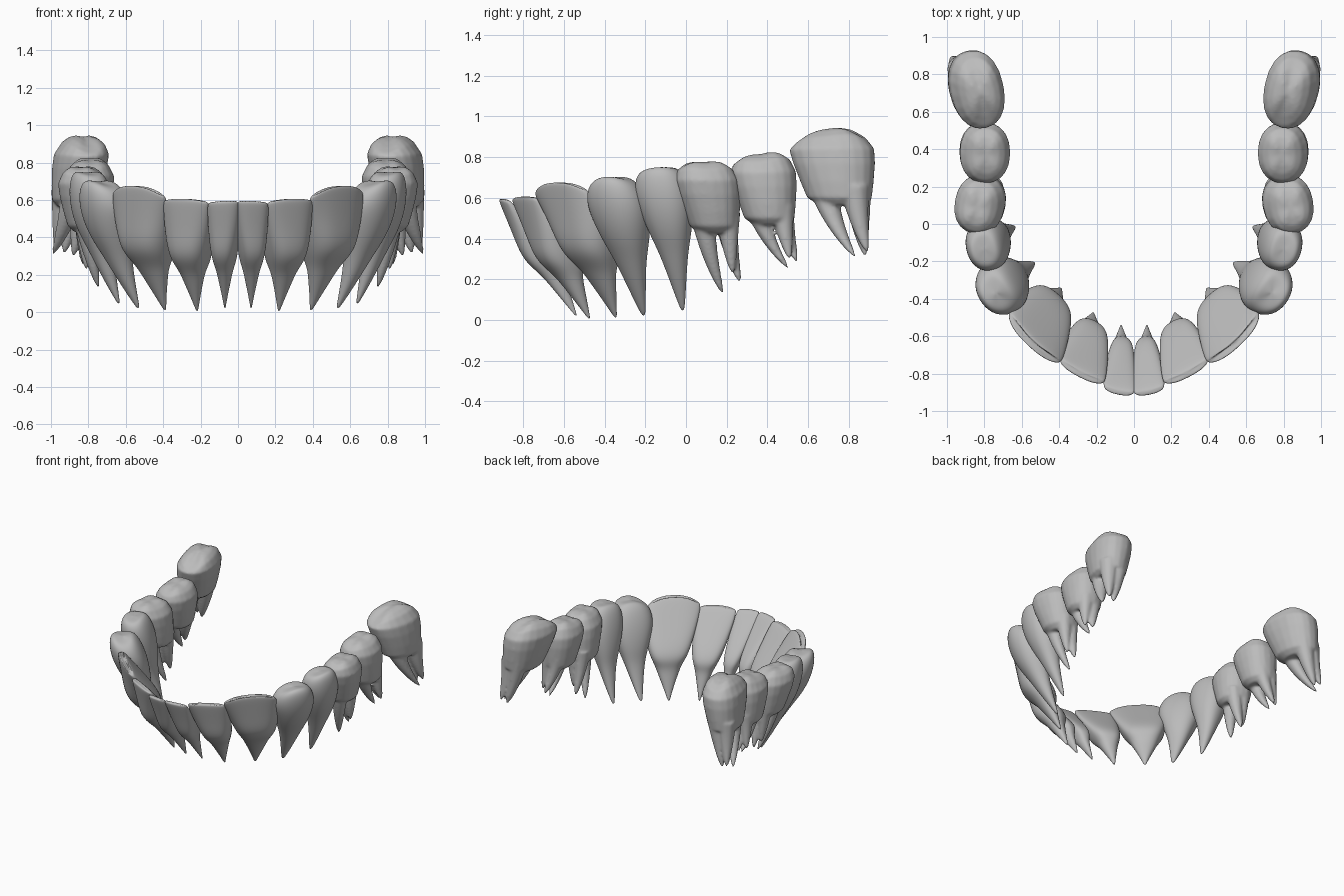
import bpy, bmesh, math
from mathutils import Vector

cube = bpy.data.objects.get("Cube")
if cube:
    bpy.data.objects.remove(cube, do_unlink=True)

enamel = bpy.data.materials.new("enamel_grey")
enamel.use_nodes = True
grey = (0.5, 0.5, 0.5, 1)
enamel.diffuse_color = grey
enamel.node_tree.nodes["Principled BSDF"].inputs["Base Color"].default_value = grey

# Profiles from crown to root: fraction of length, width factor, depth factor
BLADE = [(0, .9, .15), (.03, .98, .26), (.12, 1, .42), (.3, .95, .72), (.46, .82, 1), (.56, .68, .95),
         (.65, .5, .62), (.75, .36, .45), (.87, .19, .26), (.95, .09, .13), (1, .03, .04)]
PREMOLAR = [(.015, .12, .12), (.01, .4, .4), (.01, .66, .62), (.06, .88, .85), (.18, 1, 1), (.32, .93, 1),
            (.46, .74, .86), (.58, .54, .62), (.7, .39, .46), (.84, .24, .28), (.94, .13, .14), (1, .05, .05)]
MOLAR = [(.03, .1, .1), (.02, .35, .28), (.04, .62, .52), (.12, .86, .77), (.3, 1, 1), (.52, .96, .99),
         (.78, .86, .92), (1, .76, .82), (1.1, .5, .58)]


def loft(bm, rings):
    """Skin closed rings and cap both ends."""
    loops = [[bm.verts.new(p) for p in ring] for ring in rings]
    for a, b in zip(loops, loops[1:]):
        for i in range(len(a)):
            j = (i + 1) % len(a)
            bm.faces.new((a[i], a[j], b[j], b[i]))
    bm.faces.new(loops[0])
    bm.faces.new(loops[-1])


def axes(angle):
    a = math.radians(angle)
    return Vector((math.cos(a), math.sin(a), 0)), Vector((-math.sin(a), math.cos(a), 0))


def power(c, e):
    return math.copysign(abs(c) ** e, c)


def body(bm, top, end, angle, width, depth, profile, peak=0, tilt=0, sway=0, bow=0, curve=0, cusp=0):
    """Rounded body swept from the biting edge towards the root."""
    top, end = Vector(top), Vector(end)
    u, v = axes(angle)
    square = .75 if profile is BLADE else .9
    rings = []
    for t, w, d in profile:
        centre = top.lerp(end, t) + (u * sway + v * bow) * math.sin(math.pi * min(t, 1))
        fade = max(0, 1 - 3 * t)
        e = square if t < .6 else .95
        ring = []
        for k in range(20):
            th = math.tau * k / 20
            c, s = math.cos(th), math.sin(th)
            lift = fade * w * (tilt * c - peak * c * c - cusp * math.cos(4 * th))
            across = power(s, e) * d * depth + curve * w * c * c * max(0, 1 - t)
            ring.append(centre + u * power(c, e) * w * width + v * across + Vector((0, 0, lift)))
        rings.append(ring)
    loft(bm, rings)


def root(bm, start, tip, radius):
    """Tapered root that leaves the crown downwards, then bends to its tip."""
    start, tip = Vector(start), Vector(tip)
    bend = start.lerp(tip, .5) + Vector(((start.x - tip.x) * .2, (start.y - tip.y) * .3, 0))
    rings = []
    for i in range(13):
        t = i / 12
        p = start * (1 - t) ** 2 + bend * 2 * t * (1 - t) + tip * t * t
        r = radius * (1 - t) ** .7 + .007
        rings.append([p + Vector((math.cos(math.tau * k / 12) * r, math.sin(math.tau * k / 12) * r, 0))
                      for k in range(12)])
    loft(bm, rings)


def finish(bm, name, remesh):
    bmesh.ops.recalc_face_normals(bm, faces=bm.faces)
    for f in bm.faces:
        f.smooth = True
    mesh = bpy.data.meshes.new(name)
    bm.to_mesh(mesh)
    bm.free()
    mesh.materials.append(enamel)
    ob = bpy.data.objects.new(name, mesh)
    bpy.context.collection.objects.link(ob)
    if remesh:
        m = ob.modifiers.new("Blend", "REMESH")
        m.mode, m.voxel_size, m.use_smooth_shade = "VOXEL", .008, True
        m = ob.modifiers.new("Soften", "SMOOTH")
        m.factor, m.iterations = .5, 14
    else:
        m = ob.modifiers.new("Round", "SUBSURF")
        m.levels = m.render_levels = 2
    m = ob.modifiers.new("Other side", "MIRROR")
    m.use_mirror_merge = False


# Single-rooted teeth: crown centre, root tip, angle, width, depth, profile, peak, tilt, sway, bow, curve
SINGLE = [
    ("central_incisor", (.082, -.9, .595), (.07, -.54, .02), 12, .087, .095, BLADE, 0, -.005, 0, .012, .01),
    ("lateral_incisor", (.284, -.805, .61), (.218, -.475, .005), 27, .139, .11, BLADE, .01, .005, .01, .01, .015),
    ("canine", (.55, -.64, .685), (.39, -.345, .01), 43, .194, .12, BLADE, .05, .01, .022, .003, .03),
    ("first_premolar", (.74, -.372, .71), (.533, -.208, .02), 56, .158, .123, PREMOLAR, .04, .02, .015, -.025, .02),
    ("second_premolar", (.803, -.137, .757), (.637, -.016, .045), 76, .142, .114, PREMOLAR, .02, .015, .01, -.028, .01),
]
for name, top, tip, angle, width, depth, profile, peak, tilt, sway, bow, curve in SINGLE:
    bm = bmesh.new()
    body(bm, top, tip, angle, width, depth, profile, peak, tilt, sway, bow, curve)
    finish(bm, name, False)

# Molars: crown centre, neck, angle, width, depth, peak, tilt, root radius, root tips
MOLARS = [
    ("first_molar", (.838, .086, .785), (.80, .14, .46), 100, .16, .134, .01, .005, .055,
     [(.745, .18, .13), (.77, .265, .185), (.81, .23, .23)]),
    ("second_molar", (.79, .365, .825), (.81, .41, .5), 90, .163, .135, .01, .025, .055,
     [(.83, .5, .255), (.84, .545, .285), (.88, .51, .3)]),
    ("third_molar", (.82, .70, .95), (.875, .755, .6), 78, .212, .142, .06, .035, .068,
     [(.988, .83, .31), (.93, .88, .315), (.975, .89, .335)]),
]
for name, top, neck, angle, width, depth, peak, tilt, radius, tips in MOLARS:
    bm = bmesh.new()
    body(bm, top, neck, angle, width, depth, MOLAR, peak, tilt, cusp=.01)
    u, v = axes(angle)
    for tip, (along, across) in zip(tips, [(-.38, -.1), (.38, .24), (.38, -.24)]):
        start = Vector(neck) + u * along * width + v * across * depth + Vector((0, 0, .06))
        root(bm, start, tip, radius)
    finish(bm, name, True)
